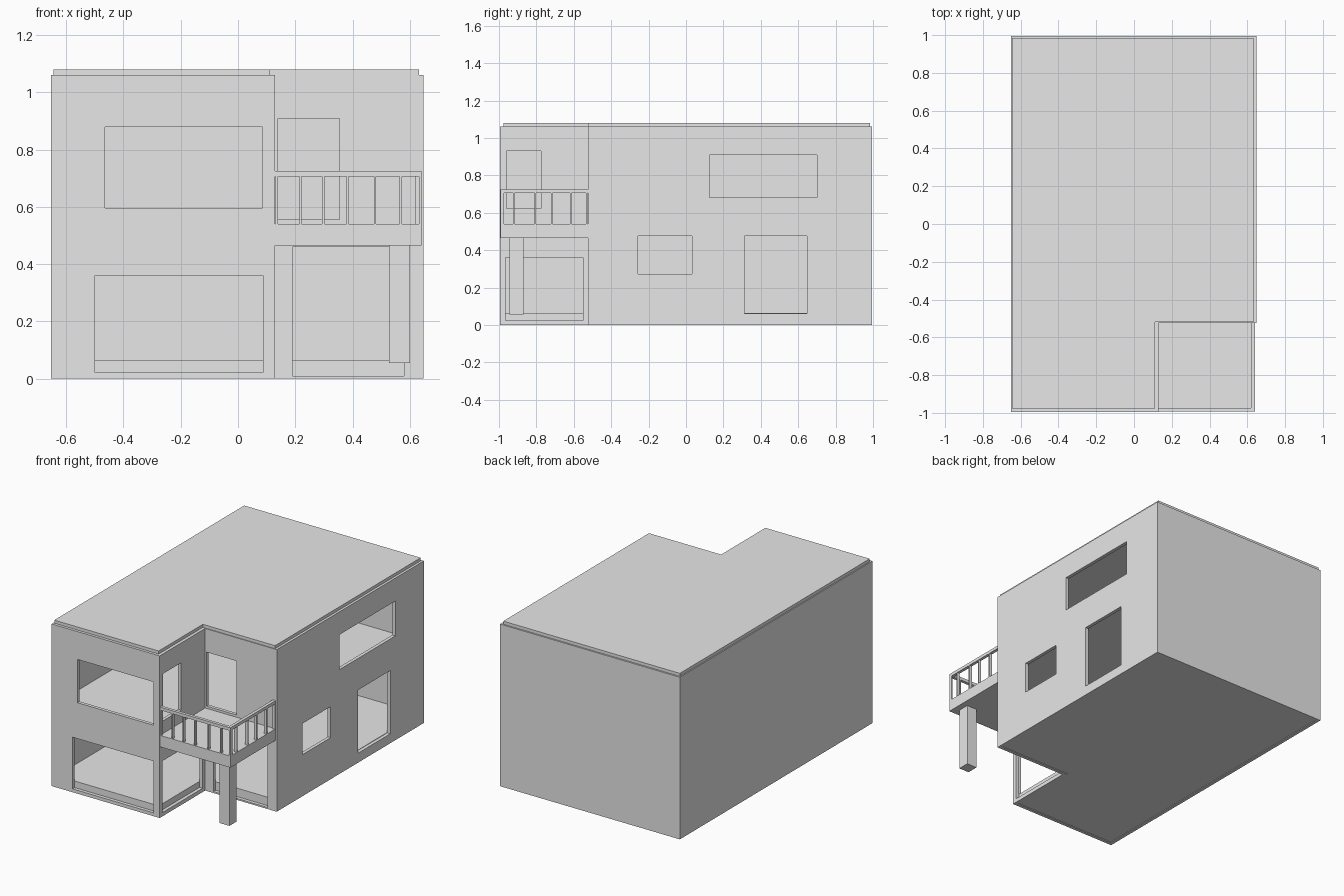
import bpy, bmesh

old = bpy.data.objects.get("Cube")
if old:
    bpy.data.objects.remove(old, do_unlink=True)

# Single plain grey
grey = bpy.data.materials.new("plain_grey")
grey.use_nodes = True
colour = (0.8, 0.8, 0.8, 1)
grey.diffuse_color = colour
grey.node_tree.nodes["Principled BSDF"].inputs["Base Color"].default_value = colour


def finish(name, bm):
    bmesh.ops.recalc_face_normals(bm, faces=bm.faces)
    mesh = bpy.data.meshes.new(name)
    bm.to_mesh(mesh)
    bm.free()
    mesh.materials.append(grey)
    ob = bpy.data.objects.new(name, mesh)
    bpy.context.scene.collection.objects.link(ob)
    return ob


def add_prism(bm, outline, z0, z1):
    face = bm.faces.new([bm.verts.new((x, y, z0)) for x, y in outline])
    top = bmesh.ops.extrude_face_region(bm, geom=[face])["geom"]
    verts = [v for v in top if isinstance(v, bmesh.types.BMVert)]
    bmesh.ops.translate(bm, verts=verts, vec=(0, 0, z1 - z0))


def add_box(bm, x0, x1, y0, y1, z0, z1):
    add_prism(bm, [(x0, y0), (x1, y0), (x1, y1), (x0, y1)], z0, z1)


def l_shape(x0, x1, y0, y1, nx, ny):
    return [(x0, y0), (nx, y0), (nx, ny), (x1, ny), (x1, y1), (x0, y1)]


def prism(name, outline, z0, z1):
    bm = bmesh.new()
    add_prism(bm, outline, z0, z1)
    return finish(name, bm)


def box(name, *size):
    bm = bmesh.new()
    add_box(bm, *size)
    return finish(name, bm)


LEFT, RIGHT, FRONT, BACK = -0.652, 0.648, -0.995, 0.995
NX, NY = 0.13, -0.525          # inner corner of the notch
T = 0.022                      # wall thickness
inner = l_shape(LEFT + T, RIGHT - T, FRONT + T, BACK - T, NX - T, NY + T)

# Outer walls, hollowed and pierced by the openings
walls = prism("walls", l_shape(LEFT, RIGHT, FRONT, BACK, NX, NY), 0, 1.06)
bm = bmesh.new()
add_prism(bm, inner, -0.1, 1.2)
hollow = finish("hollow_cutter", bm)

bm = bmesh.new()
D = 0.04
front_openings = [              # wall y, x range, z range
    (FRONT, -0.50, 0.087, 0.022, 0.36),
    (FRONT, -0.465, 0.085, 0.595, 0.878),
    (NY, 0.19, 0.58, 0.01, 0.46),
    (NY, 0.14, 0.355, 0.555, 0.908),
]
for y, x0, x1, z0, z1 in front_openings:
    add_box(bm, x0, x1, y - D, y + D, z0, z1)
side_openings = [               # wall x, y range, z range
    (NX, -0.965, -0.55, 0.025, 0.362),
    (NX, -0.96, -0.775, 0.622, 0.93),
    (RIGHT, 0.125, 0.70, 0.682, 0.91),
    (RIGHT, -0.257, 0.032, 0.272, 0.475),
    (RIGHT, 0.312, 0.648, 0.062, 0.475),
]
for x, y0, y1, z0, z1 in side_openings:
    add_box(bm, x - D, x + D, y0, y1, z0, z1)
openings = finish("opening_cutter", bm)

bpy.context.view_layer.objects.active = walls
for cutter in (hollow, openings):
    cutter.hide_render = True
    mod = walls.modifiers.new("cut", 'BOOLEAN')
    mod.operation = 'DIFFERENCE'
    mod.solver = 'EXACT'
    mod.use_self = True
    mod.object = cutter
    bpy.ops.object.modifier_apply(modifier=mod.name)
    bpy.data.objects.remove(cutter, do_unlink=True)

# Floors and roof
prism("ground_floor", inner, 0.004, 0.065)
prism("upper_floor", inner, 0.48, 0.54)
prism("roof", l_shape(-0.645, 0.632, -0.977, 0.985, 0.11, -0.52), 1.06, 1.08)

# Balcony slab and its post
BX, BY = 0.64, -0.993
box("balcony_slab", NX, BX, BY, NY, 0.465, 0.54)
box("balcony_post", 0.527, 0.60, -0.945, -0.87, 0.055, 0.465)

# Balcony railing
R = 0.02
prism("balcony_handrail", [(NX, BY), (BX, BY), (BX, NY), (BX - R, NY),
                           (BX - R, BY + R), (NX, BY + R)], 0.705, 0.725)
bm = bmesh.new()
for x in (0.135, 0.218, 0.298, 0.382, 0.478, 0.568, 0.636):
    add_box(bm, x - 0.004, x + 0.004, BY, BY + R, 0.54, 0.705)
for y in (-0.922, -0.807, -0.718, -0.615, -0.53):
    add_box(bm, BX - R, BX, y - 0.004, y + 0.004, 0.54, 0.705)
finish("balcony_balusters", bm)
